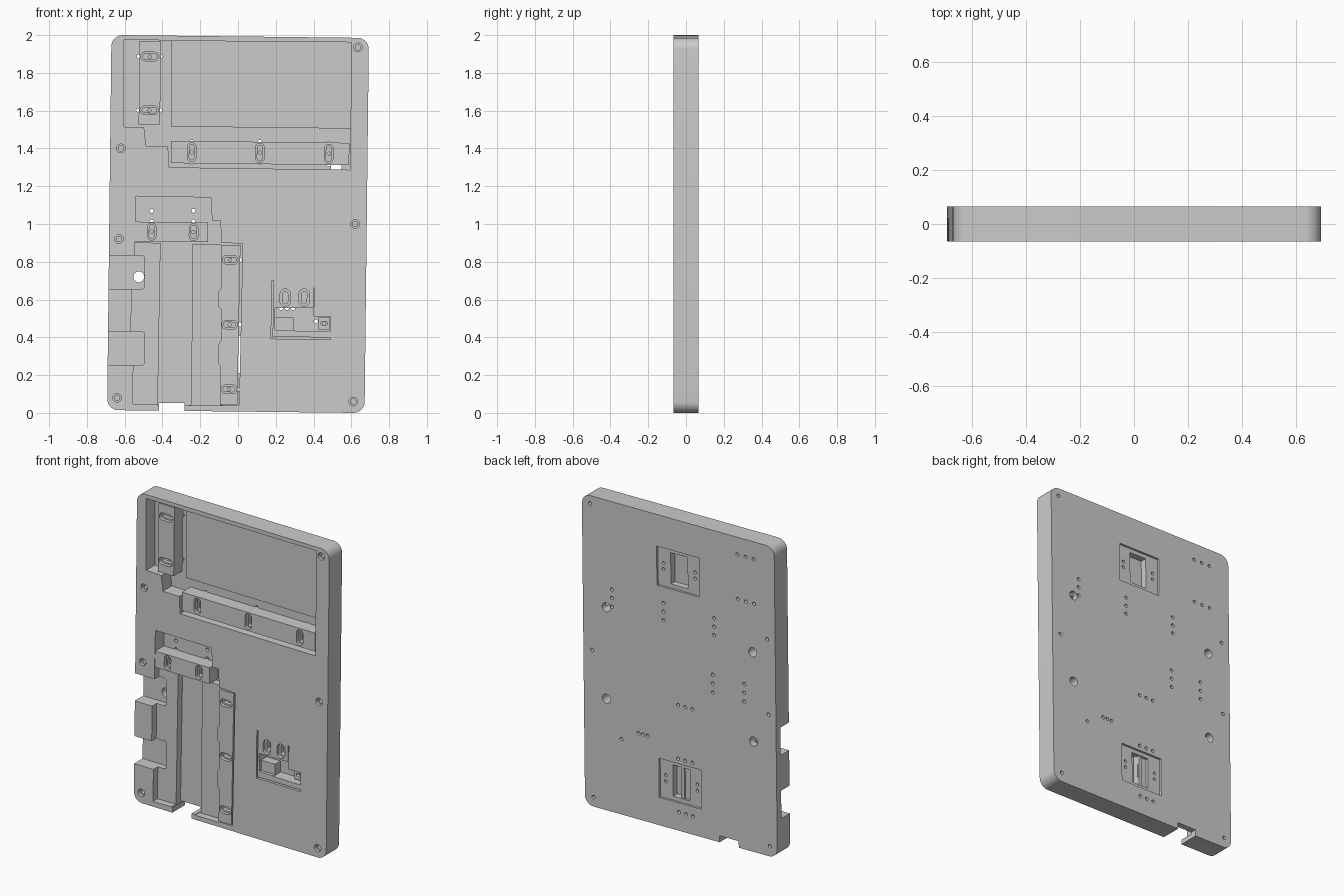
import bpy, bmesh, math

if "Cube" in bpy.data.objects:
    bpy.data.objects.remove(bpy.data.objects["Cube"])

TILT = -0.0115           # the whole plate leans slightly clockwise
FRONT, BACK = -0.065, 0.065
FLOOR = 0.09             # depth of the deep pockets
SHELF = 0.045            # depth of the shallow shelves
cutters = []


def prism(name, pts, y0, y1):
    bm = bmesh.new()
    face = bm.faces.new([bm.verts.new((x, y0, z)) for x, z in pts])
    ext = bmesh.ops.extrude_face_region(bm, geom=[face])
    for v in ext["geom"]:
        if isinstance(v, bmesh.types.BMVert):
            v.co.y = y1
    bmesh.ops.recalc_face_normals(bm, faces=bm.faces)
    me = bpy.data.meshes.new(name)
    bm.to_mesh(me)
    bm.free()
    ob = bpy.data.objects.new(name, me)
    bpy.context.collection.objects.link(ob)
    return ob


def rrect(cx, cz, w, h, r=0.0, seg=6):
    """Tilted rectangle with optional rounded corners."""
    pts = []
    for i, (sx, sz) in enumerate([(1, 1), (-1, 1), (-1, -1), (1, -1)]):
        ox, oz = sx * (w / 2 - r), sz * (h / 2 - r)
        for k in range(seg + 1 if r else 1):
            a = math.pi / 2 * (i + k / seg)
            pts.append((ox + r * math.cos(a), oz + r * math.sin(a)))
    c, s = math.cos(TILT), math.sin(TILT)
    return [(cx + x * c - z * s, cz + x * s + z * c) for x, z in pts]


def circle(cx, cz, r, n=20):
    return [(cx + r * math.cos(2 * math.pi * i / n),
             cz + r * math.sin(2 * math.pi * i / n)) for i in range(n)]


def cutter(pts, y0, y1):
    ob = prism("cutter", pts, y0, y1)
    ob.hide_render = True
    cutters.append(ob)
    return ob


def front_cut(pts, depth):
    return cutter(pts, FRONT - 0.03, FRONT + depth)


def back_cut(pts, depth):
    return cutter(pts, BACK - depth, BACK + 0.03)


def carve(ob, tools):
    for t in tools:
        m = ob.modifiers.new("cut", 'BOOLEAN')
        m.operation, m.solver, m.object = 'DIFFERENCE', 'EXACT', t
    bpy.context.view_layer.update()
    dg = bpy.context.evaluated_depsgraph_get()
    me = bpy.data.meshes.new_from_object(ob.evaluated_get(dg))
    ob.modifiers.clear()
    ob.data = me
    bpy.ops.object.select_all(action='DESELECT')
    ob.select_set(True)
    bpy.context.view_layer.objects.active = ob
    bpy.ops.object.shade_smooth_by_angle(angle=math.radians(30))


def slot(cx, cz, w, h):
    """Counterbored slot with a screw hole in the middle."""
    k = 0.02
    return [front_cut(rrect(cx, cz, w, h, min(w, h) / 2 - 0.0005), 0.025),
            front_cut(rrect(cx, cz, w - k, h - k, min(w, h) / 2 - k / 2 - 0.0005), 0.05),
            front_cut(circle(cx, cz, 0.009), 0.075)]


def bar(name, pts, slots, top=0.004, bottom=0.035):
    ob = prism(name, pts, FRONT + top, bottom)
    carve(ob, [c for s in slots for c in slot(*s)])


tools = []
# upper pocket: deep channel and wide shelf
tools.append(front_cut([(-.605, 1.975), (-.605, 1.515), (-.497, 1.51), (-.487, 1.412),
                        (-.37, 1.41), (-.366, 1.3), (.593, 1.287), (.595, 1.505),
                        (-.355, 1.516), (-.352, 1.972)], FLOOR))
tools.append(front_cut([(-.368, 1.97), (-.37, 1.516), (.596, 1.504), (.6, 1.962)], SHELF))
# lower pocket: deep channels and two shelves
tools.append(front_cut([(-.54, 1.147), (-.142, 1.14), (-.138, 1.02), (-.092, 1.018),
                        (-.09, .902), (.025, .895), (.006, .04), (-.092, .042),
                        (-.085, .89), (-.24, .895), (-.248, .042), (-.425, .042),
                        (-.41, .9), (-.546, .902)], FLOOR))
tools.append(front_cut([(-.545, .91), (-.4, .91), (-.415, .047), (-.557, .047)], SHELF))
tools.append(front_cut([(-.255, .9), (-.075, .9), (-.082, .038), (-.26, .038)], SHELF))
tools.append(front_cut(rrect(-.547, .54, .036, .25), SHELF + 0.001))
# side openings and bottom opening
for z in (.745, .342):
    tools.append(front_cut(rrect(-.63, z, .27, .177, .015, 4), 0.085))
tools.append(cutter(rrect(-.352, .015, .135, .075), -0.2, 0.2))
# small pocket with slits and ovals on the right
tools.append(front_cut([(.195, .555), (.40, .555), (.40, .51), (.49, .51), (.49, .432),
                        (.295, .435), (.295, .505), (.195, .505)], 0.075))
tools.append(front_cut(rrect(.249, .475, .105, .072), 0.02))
for x, z, w, h in ((.181, .545, .008, .31), (.335, .396, .31, .01), (.402, .61, .006, .1)):
    tools.append(front_cut(rrect(x, z, w, h), 0.04))
for x in (.25, .35):
    tools.append(front_cut(rrect(x, .61, .055, .092, .027), 0.02))
    tools.append(front_cut(rrect(x, .61, .028, .065, .0135), 0.05))
# edge screw holes, counterbored in front and drilled from the back
for x, z in ((.635, 1.935), (.62, 1.0), (.61, .06), (-.64, .08), (-.63, .92), (-.62, 1.4)):
    tools.append(front_cut(circle(x, z, .023), 0.02))
    tools.append(front_cut(circle(x, z, .014), 0.06))
    tools.append(back_cut(circle(x, z, .012), 0.05))
# four large mounting holes from the back
for x, z in ((.52, 1.3), (-.518, 1.29), (.518, .715), (-.525, .72)):
    tools.append(back_cut(circle(x, z, .029), 0.07))
# small drilled holes from the back, in rows
rows = [(-.467, 1.887, .058, 0), (-.47, 1.602, .058, 0),
        (-.245, 1.38, 0, .055), (.115, 1.38, 0, .055), (.48, 1.37, 0, .055),
        (-.457, 1.013, 0, .057), (-.235, 1.013, 0, .057),
        (-.04, .81, .05, 0), (-.04, .467, .05, 0), (-.045, .125, .05, 0),
        (.26, .555, .032, 0)]
for x, z, dx, dz in rows:
    for k in (-1, 0, 1):
        tools.append(back_cut(circle(x + k * dx, z + k * dz, .011, 14), 0.06))
tools.append(back_cut(circle(.412, .485, .011, 14), 0.06))
# two latch recesses on the back
for x, z in ((.012, 1.665), (-.004, .31)):
    tools.append(back_cut(rrect(x, z, .30, .25), 0.014))
    tools.append(back_cut(rrect(x, z, .12, .2), 0.055))
    for dx in (-.112, .112):
        for dz in (-.02, .02):
            tools.append(back_cut(circle(x + dx, z + dz, .01, 14), 0.04))

plate = prism("base_plate", rrect(0, 1, 1.363, 1.9857, .06, 8), FRONT, BACK)
carve(plate, tools)

# raised mounting bars standing in the pockets
bar("top_left_bar", rrect(-.467, 1.747, .113, .44),
    [(-.467, 1.887, .096, .046), (-.47, 1.602, .096, .046)])
bar("upper_bar", rrect(.117, 1.376, .944, .118),
    [(-.245, 1.38, .046, .1), (.115, 1.377, .046, .1), (.48, 1.372, .046, .1)])
bar("lower_bar", rrect(-.352, .958, .385, .104),
    [(-.457, .96, .046, .09), (-.235, .957, .046, .09)])
bar("side_strip", [(-.09, .888), (.013, .888), (-.004, .043), (-.094, .045), (-.093, .25),
                   (-.104, .26), (-.104, .36), (-.091, .38), (-.091, .55), (-.104, .56),
                   (-.103, .64), (-.09, .66)],
    [(-.042, .81, .082, .046), (-.044, .467, .082, .046), (-.048, .125, .082, .046)])
bar("small_boss", rrect(.456, .473, .062, .062), [(.456, .474, .056, .04)], .03, .02)
# centre rib inside the lower latch recess
prism("latch_rib", rrect(-.01, .31, .02, .202), 0.0, 0.045)

for c in cutters:
    bpy.data.objects.remove(c, do_unlink=True)
